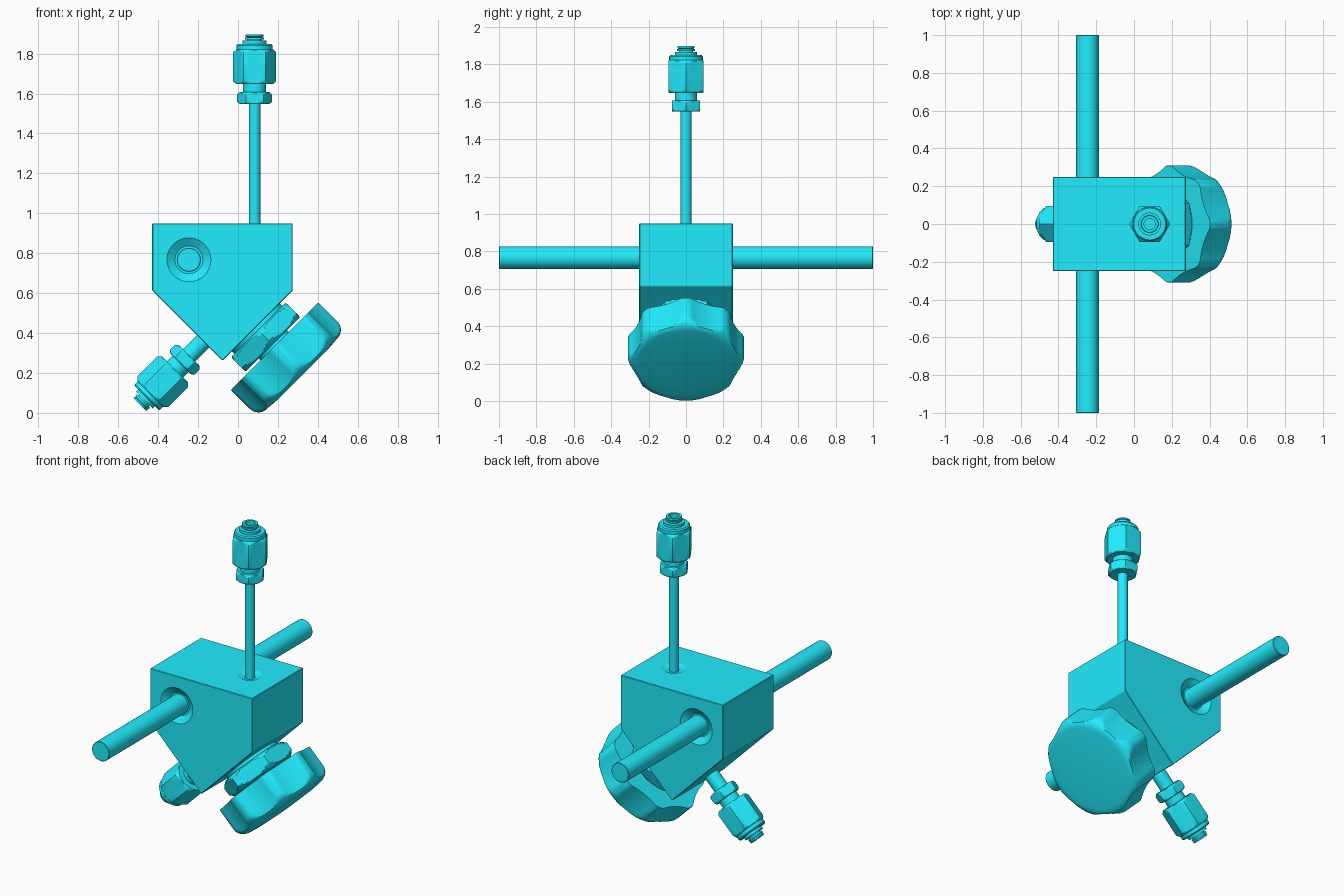
import bpy, bmesh, math
from mathutils import Matrix, Vector

if "Cube" in bpy.data.objects:
    bpy.data.objects.remove(bpy.data.objects["Cube"])

TAU = 2 * math.pi
cyan = bpy.data.materials.new("cyan")
cyan.diffuse_color = (0.015, 0.85, 1.0, 1.0)
cyan.use_nodes = True
cyan.node_tree.nodes["Principled BSDF"].inputs["Base Color"].default_value = cyan.diffuse_color


def finish(name, bm, matrix, smooth=True):
    bmesh.ops.remove_doubles(bm, verts=bm.verts, dist=1e-5)
    bmesh.ops.recalc_face_normals(bm, faces=bm.faces)
    mesh = bpy.data.meshes.new(name)
    bm.to_mesh(mesh)
    bm.free()
    mesh.materials.append(cyan)
    ob = bpy.data.objects.new(name, mesh)
    bpy.context.collection.objects.link(ob)
    ob.matrix_world = matrix
    if smooth:
        bpy.ops.object.select_all(action='DESELECT')
        ob.select_set(True)
        bpy.context.view_layer.objects.active = ob
        bpy.ops.object.shade_smooth_by_angle(angle=math.radians(28))
    return ob


def lathe(name, profile, matrix, limit=None, n=48):
    """Turn (z, r) points about local z; limit(angle) trims the radius."""
    bm = bmesh.new()
    rings = []
    for z, r in profile:
        ring = []
        for i in range(n):
            a = TAU * i / n
            rr = min(r, limit(a)) if limit else r
            ring.append(bm.verts.new((rr * math.cos(a), rr * math.sin(a), z)))
        rings.append(ring)
    for lo, hi in zip(rings, rings[1:]):
        for i in range(n):
            j = (i + 1) % n
            bm.faces.new((lo[i], lo[j], hi[j], hi[i]))
    bm.faces.new(rings[0][::-1])
    bm.faces.new(rings[-1])
    return finish(name, bm, matrix)


def hex_nut(name, z0, z1, flat, matrix, chamfer, turn=0.0):
    """Hexagon with turned-down corners; corner on local x when turn is 0."""
    corner = flat / math.cos(math.pi / 6)
    ramp = [(chamfer * k / 4, flat * 0.97 + (corner - flat * 0.97) * k / 4) for k in range(5)]
    prof = [(z0 + d, r) for d, r in ramp] + [(z1 - d, r) for d, r in reversed(ramp)]
    step = math.pi / 3
    return lathe(name, prof, matrix,
                 lambda a: flat / math.cos(((a + turn) % step) - step / 2))


def placed(x, z, angle):
    return Matrix.Translation((x, 0, z)) @ Matrix.Rotation(math.radians(angle), 4, 'Y')


def fitting(prefix, matrix):
    """Compression fitting: lock nut, collar, main nut, threaded hollow tip."""
    hex_nut(prefix + "_lock_nut", 0, 0.06, 0.076, matrix, 0.013)
    lathe(prefix + "_collar", [(0.05, 0.058), (0.12, 0.058)], matrix)
    hex_nut(prefix + "_main_nut", 0.10, 0.275, 0.094, matrix, 0.016)
    lathe(prefix + "_tip", [(0.26, 0.09), (0.295, 0.09), (0.302, 0.084), (0.302, 0.06),
                            (0.318, 0.06), (0.318, 0.038), (0.325, 0.038), (0.325, 0.047),
                            (0.335, 0.047), (0.335, 0.038), (0.341, 0.046), (0.35, 0.044),
                            (0.35, 0.03), (0.31, 0.03)], matrix)


# Frames for the four ports
top = placed(0.083, 1.547, 0)
left = placed(-0.174, 0.359, 225)
right = placed(0.259, 0.259, 135)
cross = Matrix.Translation((-0.246, 0, 0.767)) @ Matrix.Rotation(math.pi / 2, 4, 'X')

# Valve body: pentagon block
bm = bmesh.new()
outline = [(-0.43, 0.95), (-0.43, 0.614), (-0.078, 0.262), (0.274, 0.614), (0.274, 0.95)]
face = bm.faces.new([bm.verts.new((x, -0.25, z)) for x, z in outline])
ext = bmesh.ops.extrude_face_region(bm, geom=[face])
bmesh.ops.translate(bm, vec=Vector((0, 0.5, 0)),
                    verts=[g for g in ext["geom"] if isinstance(g, bmesh.types.BMVert)])
bmesh.ops.recalc_face_normals(bm, faces=bm.faces)
bmesh.ops.bevel(bm, geom=bm.edges[:], offset=0.003, segments=1, affect='EDGES')
body = finish("valve_body", bm, Matrix.Identity(4), smooth=False)

# Countersinks around the cross pipe and the top pipe
sinks = [
    lathe("cross_sink_front", [(0.222, 0.07), (0.25, 0.11), (0.264, 0.13)], cross),
    lathe("cross_sink_back", [(-0.264, 0.13), (-0.25, 0.11), (-0.222, 0.07)], cross),
    lathe("top_sink", [(-0.611, 0.04), (-0.597, 0.07), (-0.583, 0.10)], top),
]
for s in sinks:
    mod = body.modifiers.new(s.name, 'BOOLEAN')
    mod.operation, mod.solver, mod.object = 'DIFFERENCE', 'EXACT', s
    s.hide_render = True
    s.hide_set(True)

# Pipes
lathe("cross_pipe", [(-1, 0.057), (-0.997, 0.06), (0.997, 0.06), (1, 0.057)], cross)
lathe("top_pipe", [(-0.66, 0.029), (0.02, 0.029)], top, n=32)
lathe("lower_pipe", [(-0.05, 0.044), (0.12, 0.044)], left, n=32)

# Fittings on the top and lower left ports
fitting("top_fitting", top)
fitting("lower_fitting", left @ Matrix.Translation((0, 0, 0.10)))

# Bonnet nut and stem behind the knob
lathe("bonnet_neck", [(-0.27, 0.17), (-0.20, 0.17)], right)
hex_nut("bonnet_nut", -0.222, -0.12, 0.194, right, 0.026, turn=math.pi / 6)
lathe("knob_stem", [(-0.14, 0.10), (-0.09, 0.10)], right)


# Knob with eight shallow scallops
def scallop(a, d=0.625, c=0.345):
    phi = (a % (TAU / 8)) - TAU / 16
    return d * math.cos(phi) - math.sqrt(c * c - (d * math.sin(phi)) ** 2)


rim = [(0.028 + 0.06 * math.sin(t), 0.25 + 0.06 * math.cos(t))
       for t in (math.pi / 2 * k / 8 for k in range(9))]
lathe("knob", [(-0.106, 0.308), (-0.103, 0.31)] + rim + [(0.093, 0.185)],
      right, scallop, n=128)
